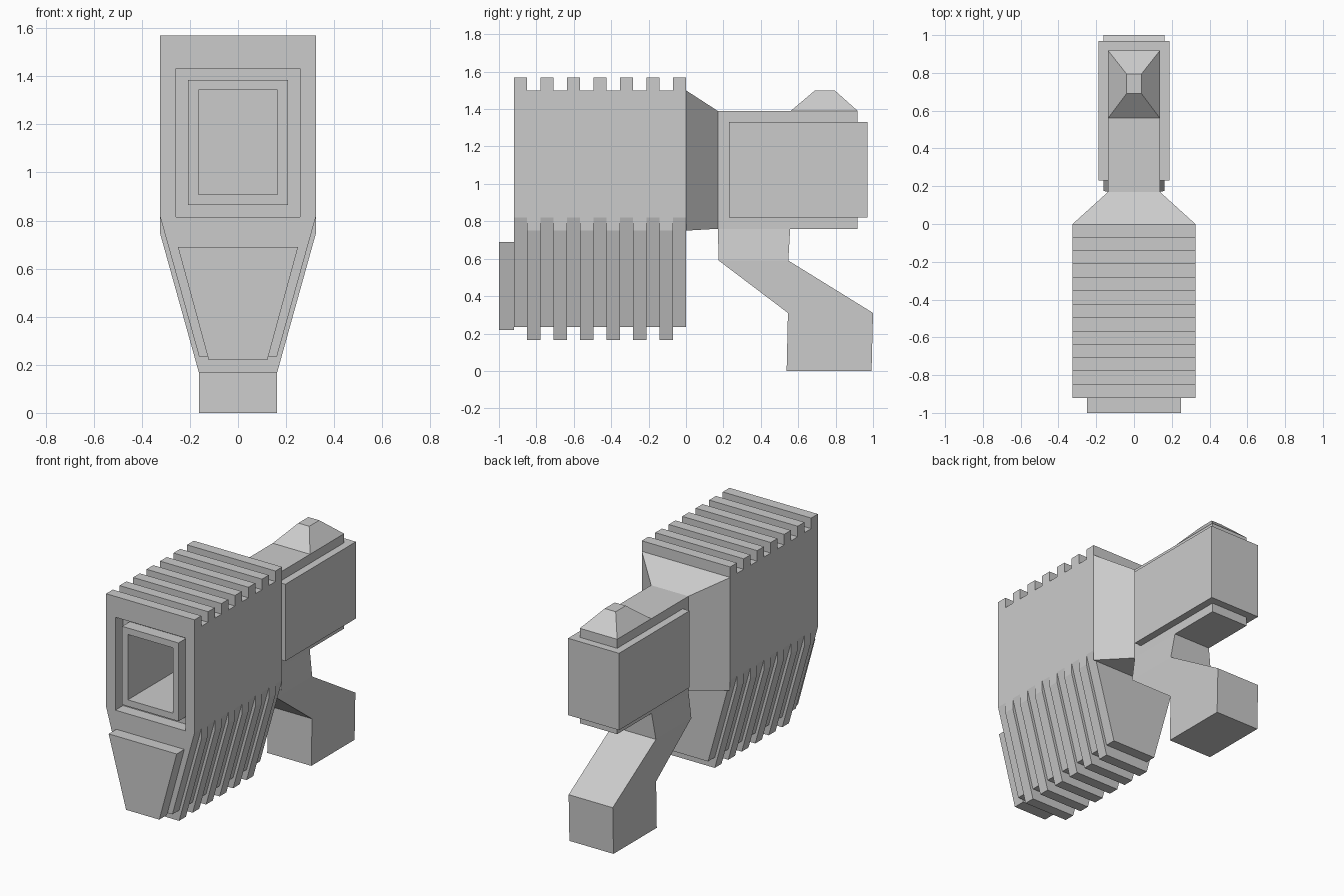
import bpy, bmesh

if "Cube" in bpy.data.objects:
    bpy.data.objects.remove(bpy.data.objects["Cube"])


def finish(name, bm):
    bmesh.ops.recalc_face_normals(bm, faces=bm.faces[:])
    me = bpy.data.meshes.new(name)
    bm.to_mesh(me)
    bm.free()
    ob = bpy.data.objects.new(name, me)
    bpy.context.collection.objects.link(ob)
    return ob


def ring(bm, pts):
    return [bm.verts.new(p) for p in pts]


def bridge(bm, a, b):
    n = len(a)
    for i in range(n):
        f = bm.faces.new((a[i], a[(i + 1) % n], b[(i + 1) % n], b[i]))
        f.normal_update()
        if f.calc_area() < 1e-6:      # flush sides of neighbouring slabs
            bm.faces.remove(f)


def loft(name, rings):
    bm = bmesh.new()
    rs = [ring(bm, r) for r in rings]
    for a, b in zip(rs, rs[1:]):
        bridge(bm, a, b)
    bm.faces.new(rs[0])
    bm.faces.new(rs[-1])
    return finish(name, bm)


def rect_y(w, y, z0, z1):
    return [(-w, y, z1), (w, y, z1), (w, y, z0), (-w, y, z0)]


def rect_z(w, y0, y1, z):
    return [(-w, y0, z), (w, y0, z), (w, y1, z), (-w, y1, z)]


# Ribbed housing: 13 equal slabs, every other one shifted down
FRONT, N, SHIFT = -0.92, 13, 0.07
bm = bmesh.new()
rings = []
for i in range(N):
    s = 0 if i % 2 else SHIFT
    prof = [(-.325, 1.5), (.325, 1.5), (.325, .75), (.162, .165), (-.162, .165), (-.325, .75)]
    for k in (i, i + 1):
        y = FRONT * (1 - k / N)
        rings.append(ring(bm, [(x, y, z + s) for x, z in prof]))
for a, b in zip(rings, rings[1:]):
    bridge(bm, a, b)
bm.faces.new(rings[-1])

# Front opening: sunken channel, flush frame and deep hole
hole = [ring(bm, rect_y(w, y, z0, z1)) for w, y, z0, z1 in (
    (.257, FRONT, .815, 1.432), (.257, FRONT + .08, .815, 1.432),
    (.207, FRONT + .08, .865, 1.385), (.207, FRONT, .865, 1.385),
    (.165, FRONT, .908, 1.342), (.165, -.1, .908, 1.342))]
for a, b in zip(hole, hole[1:]):
    bridge(bm, a, b)
bm.faces.new(hole[-1])
h, r = rings[0], hole[0]
bm.faces.new((h[0], h[1], r[1], r[0]))
bm.faces.new((h[1], h[2], r[2], r[1]))
bm.faces.new((h[5], h[0], r[0], r[3]))
bm.faces.new((h[2], h[3], h[4], h[5], r[3], r[2]))
finish("ribbed_housing", bm)

# Tapered plate below the opening
plate = [(-.25, .69), (.25, .69), (.122, .22), (-.122, .22)]
loft("front_plate", [[(x, y, z) for x, z in plate] for y in (-1, FRONT)])

# Rear core with the tapered neck joining the housing
loft("neck_and_core", [rect_y(.325, 0, .75, 1.5), rect_y(.137, .17, .76, 1.39),
                       rect_y(.137, .918, .76, 1.39)])

# Wider sleeve around the core
loft("rear_sleeve", [rect_y(.187, .23, .82, 1.33), rect_y(.187, .97, .82, 1.33)])

# Rear sight
loft("rear_sight", [rect_z(.137, .56, .918, 1.39), rect_z(.04, .69, .795, 1.5)])

# Cranked grip
loft("grip", [rect_z(.137, .17, .557, .76), rect_z(.162, .175, .547, .59),
              rect_z(.162, .545, 1.0, .31), rect_z(.162, .538, .992, 0)])
